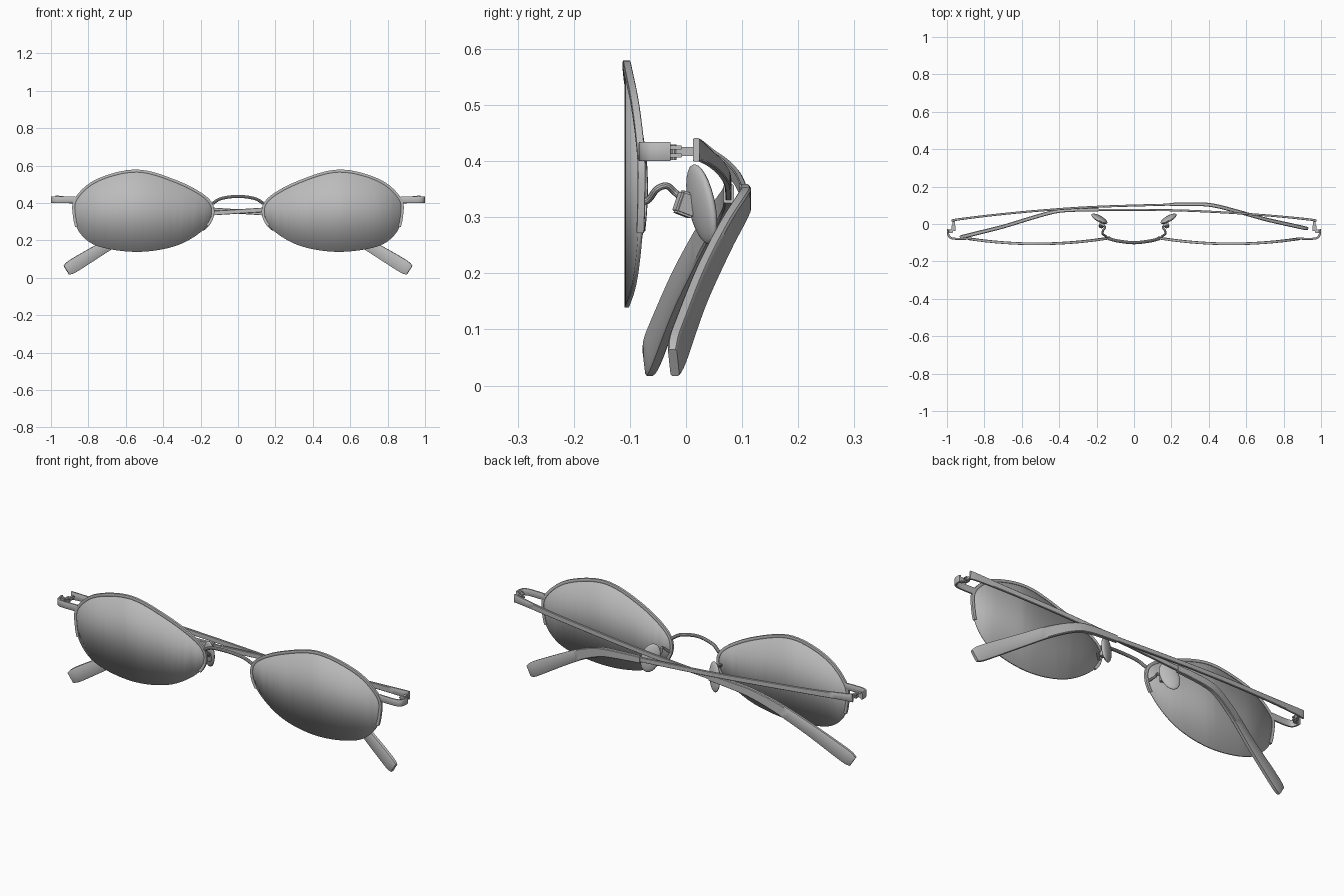
import bpy, bmesh, math
from mathutils import Vector, Matrix

cube = bpy.data.objects.get("Cube")
if cube:
    bpy.data.objects.remove(cube)

grey = bpy.data.materials.new("plain_grey")
grey.use_nodes = True
grey.diffuse_color = (0.5, 0.5, 0.5, 1)
grey.node_tree.nodes["Principled BSDF"].inputs["Base Color"].default_value = (0.5, 0.5, 0.5, 1)


def finish(name, bm, angle=35):
    """Turn a bmesh into a shaded object."""
    bmesh.ops.recalc_face_normals(bm, faces=bm.faces)
    mesh = bpy.data.meshes.new(name)
    bm.to_mesh(mesh)
    bm.free()
    mesh.materials.append(grey)
    obj = bpy.data.objects.new(name, mesh)
    bpy.context.collection.objects.link(obj)
    bpy.ops.object.select_all(action='DESELECT')
    obj.select_set(True)
    bpy.context.view_layer.objects.active = obj
    bpy.ops.object.shade_smooth_by_angle(angle=math.radians(angle))
    return obj


def spline(points, steps=6, closed=False):
    """Catmull-Rom curve through points of any dimension."""
    pts = [Vector(p) for p in points]
    n = len(pts)
    at = (lambda i: pts[i % n]) if closed else (lambda i: pts[max(0, min(n - 1, i))])
    out = []
    for i in range(n if closed else n - 1):
        a, b, c, d = (at(i + k) for k in (-1, 0, 1, 2))
        for s in range(steps):
            t = s / steps
            out.append(0.5 * (2 * b + (c - a) * t + (2 * a - 5 * b + 4 * c - d) * t * t
                              + (3 * b - a - 3 * c + d) * t ** 3))
    return out if closed else out + [pts[-1]]


ROUND = [(math.cos(k * math.pi / 5), math.sin(k * math.pi / 5)) for k in range(10)]
FLAT = [(1, .85), (.7, 1), (-.7, 1), (-1, .85), (-1, -.85), (-.7, -1), (.7, -1), (1, -.85)]


def sweep(name, path, sizes, ref, section):
    """Sweep a section along a path; sizes are (thickness, height), ref is the height axis."""
    bm = bmesh.new()
    path = [Vector(p) for p in path]
    rings = []
    for i, p in enumerate(path):
        t = (path[min(i + 1, len(path) - 1)] - path[max(i - 1, 0)]).normalized()
        h = Vector(ref)
        h = (h - h.dot(t) * t).normalized()
        n = t.cross(h)
        w, tall = sizes[i] if isinstance(sizes, list) else sizes
        rings.append([bm.verts.new(p + n * (u * w / 2) + h * (v * tall / 2)) for u, v in section])
    m = len(section)
    for a, b in zip(rings, rings[1:]):
        for k in range(m):
            bm.faces.new((a[k], a[(k + 1) % m], b[(k + 1) % m], b[k]))
    bm.faces.new(rings[0])
    bm.faces.new(rings[-1])
    return finish(name, bm)


def box(name, centre, size, rot=(0, 0, 0)):
    bm = bmesh.new()
    bmesh.ops.create_cube(bm, size=1, matrix=Matrix.Diagonal((*size, 1)))
    bmesh.ops.bevel(bm, geom=bm.edges[:], offset=min(size) * 0.15, segments=2, affect='EDGES')
    obj = finish(name, bm)
    obj.location, obj.rotation_euler = centre, rot
    return obj


def bow(x):
    """Depth of the lens curve at a distance x from the middle."""
    return -0.106 + 0.03 * ((x - 0.52) / 0.38) ** 2


# Lens outline, from the bottom round the nose side and over the top
outline = spline([(.535, .139), (.33, .172), (.185, .257), (.134, .345), (.17, .427), (.33, .515),
                  (.54, .572), (.75, .523), (.865, .425), (.876, .335), (.845, .24), (.745, .168)],
                 8, closed=True)
rim_line = [(x, bow(x), z) for x, z in outline if z > 0.272]

for side, s in (("left", 1), ("right", -1)):
    def mirror(points):
        return [(s * p[0], p[1], p[2]) for p in points]

    # Lens: flat outline sliced into columns, bent, then thickened
    bm = bmesh.new()
    bm.faces.new([bm.verts.new((s * x, 0, z)) for x, z in outline])
    for k in range(1, 24):
        bmesh.ops.bisect_plane(bm, geom=bm.verts[:] + bm.edges[:] + bm.faces[:],
                               plane_co=(s * (.13 + k * .0313), 0, 0), plane_no=(1, 0, 0))
    for v in bm.verts:
        v.co.y = bow(abs(v.co.x))
    lens = finish(side + "_lens", bm)
    thick = lens.modifiers.new("thickness", 'SOLIDIFY')
    thick.thickness, thick.offset = 0.008, 0

    # Half rim over the lens
    sweep(side + "_rim", mirror(rim_line), (0.014, 0.014), (0, 1, 0), FLAT)

    # End piece wrapping back to the hinge
    end_path = spline([(.87, -.078, .417), (.955, -.079, .417), (.985, -.07, .417),
                       (.994, -.05, .417), (.994, -.028, .417)], 5)
    sweep(side + "_end_piece", mirror(end_path), (0.011, 0.034), (0, 0, 1), FLAT)

    # Hinge knuckles, pin and leaf
    box(side + "_hinge_plate", (s * .98, -.038, .417), (.024, .018, .024))
    for z in (.41, .424):
        box(side + "_hinge_knuckle", (s * .965, -.022, z), (.022, .03, .007))
    box(side + "_hinge_arm", (s * .963, .0, .417), (.014, .04, .016))
    sweep(side + "_hinge_pin", [(s * .966, -.022, .402), (s * .966, -.022, .43)],
          (.011, .011), (1, 0, 0), ROUND)

    # Nose pad on a bent wire with a small mount
    wire = spline([(.14, -.08, .325), (.15, -.066, .332), (.168, -.052, .35),
                   (.165, -.034, .356), (.155, -.018, .343), (.168, .0, .327)], 5)
    sweep(side + "_pad_wire", mirror(wire), (.012, .012), (1, 0, 0), ROUND)
    box(side + "_pad_mount", (s * .172, .0, .323), (.026, .036, .042), (-.35, 0, s * .35))
    bm = bmesh.new()
    bmesh.ops.create_uvsphere(bm, u_segments=24, v_segments=14, radius=1,
                              matrix=Matrix.Diagonal((.045, .015, .074, 1)))
    pad = finish(side + "_nose_pad", bm, 60)
    pad.location = (s * .185, .028, .323)
    pad.rotation_euler = (.12, -s * .3, s * .42)

# Bridge
bridge = spline([(-.135, -.078, .398), (-.09, -.09, .424), (0, -.1, .436),
                 (.09, -.09, .424), (.135, -.078, .398)], 6)
sweep("bridge", bridge, (.017, .017), (0, 0, 1), ROUND)

# Folded temples: x, y, z, thickness, height
arm = [(-.975, .018, .42, .012, .042), (-.93, .026, .418, .012, .036), (-.75, .048, .405, .011, .028),
       (-.5, .072, .389, .011, .026), (-.2, .092, .368, .011, .024), (.2, .104, .342, .011, .024)]
sleeve = [(.19, .104, .342, .018, .034), (.34, .106, .332, .02, .04), (.43, .098, .315, .02, .046),
          (.55, .068, .262, .02, .054), (.7, .026, .174, .02, .062), (.85, -.008, .083, .021, .072),
          (.895, -.018, .055, .02, .07), (.917, -.022, .041, .016, .056)]
for side, s, turn in (("right", 1, 0), ("left", -1, .024)):
    for part, data in (("temple", arm), ("temple_tip", sleeve)):
        pts = spline(data, 6)
        path = [(s * p[0], p[1] - turn * (p[0] + .97), p[2]) for p in pts]
        sweep(side + "_" + part, path, [(p[3], p[4]) for p in pts], (0, 0, 1), FLAT)
